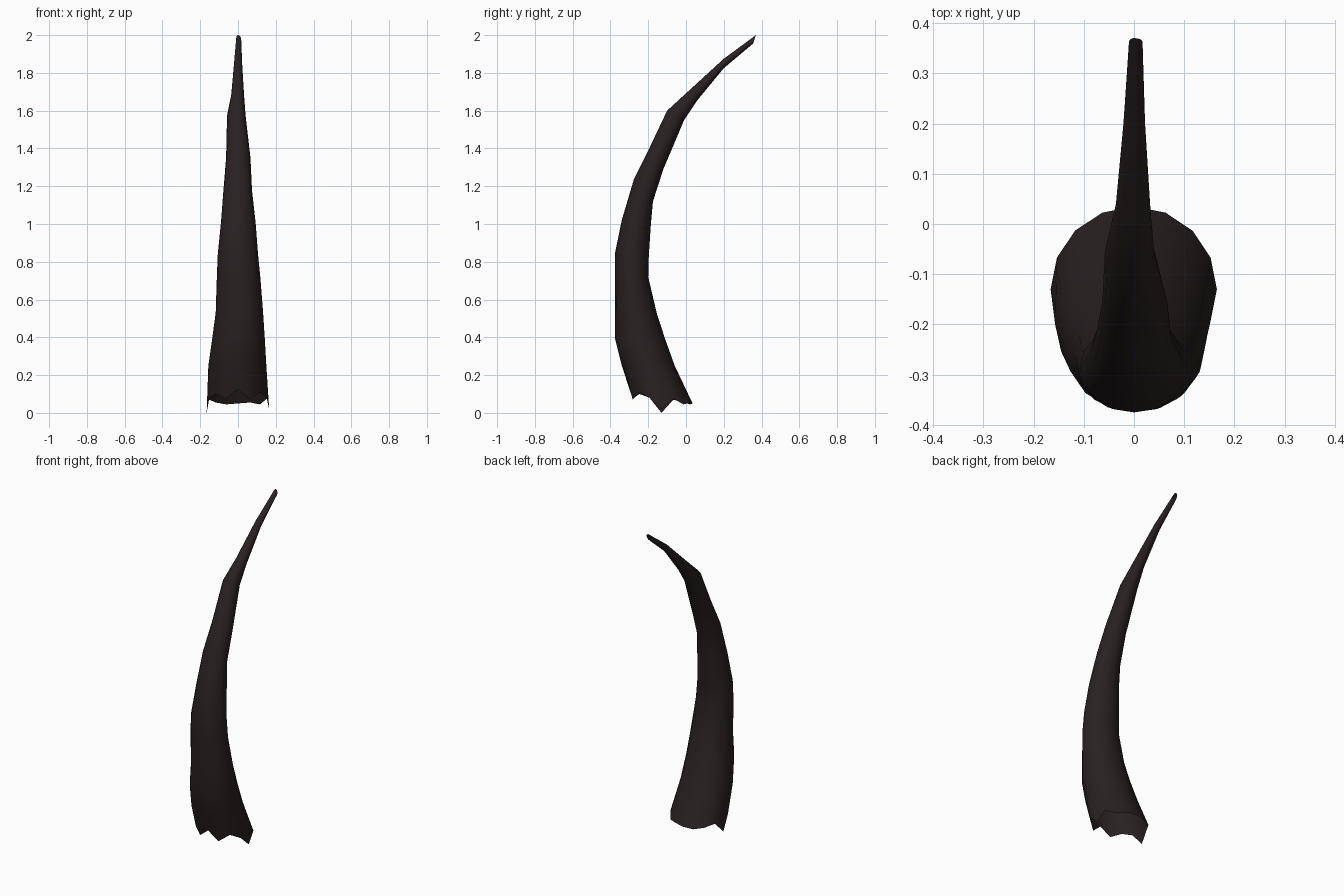
import bpy, bmesh, math

SIDES = 16
# Sections: front edge (y, z), back edge (y, z), left x, right x
SECTIONS = [
    (-0.295, 0.08, 0.035, 0.05, -0.166, 0.165),
    (-0.340, 0.25, -0.060, 0.25, -0.157, 0.150),
    (-0.375, 0.39, -0.110, 0.39, -0.137, 0.142),
    (-0.375, 0.54, -0.153, 0.52, -0.118, 0.133),
    (-0.375, 0.72, -0.200, 0.72, -0.112, 0.118),
    (-0.375, 0.85, -0.197, 0.83, -0.107, 0.106),
    (-0.340, 1.02, -0.186, 1.00, -0.090, 0.093),
    (-0.275, 1.24, -0.175, 1.12, -0.077, 0.074),
    (-0.190, 1.41, -0.120, 1.29, -0.063, 0.066),
    (-0.100, 1.60, -0.010, 1.55, -0.058, 0.040),
    (0.020, 1.71, 0.060, 1.655, -0.036, 0.032),
    (0.200, 1.875, 0.200, 1.825, -0.021, 0.022),
    (0.370, 2.00, 0.355, 1.955, -0.010, 0.017),
]
# Broken rim heights, going round from the front
RIM = [0.125, 0.07, 0.11, 0.08, 0.02, 0.075, 0.045, 0.055,
       0.05, 0.045, 0.055, 0.07, 0.0, 0.08, 0.10, 0.075]

horn_mat = bpy.data.materials.new("dark brown horn")
horn_mat.diffuse_color = (0.022, 0.015, 0.015, 1)

# Hollow tapering horn shell
bm = bmesh.new()
rings = []
for k, (fy, fz, by, bz, xl, xr) in enumerate(SECTIONS):
    ring = []
    for i in range(SIDES):
        a = 2 * math.pi * i / SIDES
        s = math.sin(a)
        t = (1 - math.cos(a)) / 2
        x = s * (xr if s > 0 else -xl)
        y = fy + (by - fy) * t
        z = RIM[i] if k == 0 else fz + (bz - fz) * t
        ring.append(bm.verts.new((x, y, z)))
    rings.append(ring)
for lo, hi in zip(rings, rings[1:]):
    for i in range(SIDES):
        j = (i + 1) % SIDES
        bm.faces.new((lo[i], lo[j], hi[j], hi[i]))
# Blunt tip
bm.faces.new(rings[-1])
bmesh.ops.recalc_face_normals(bm, faces=bm.faces[:])

mesh = bpy.data.meshes.new("curved_horn")
bm.to_mesh(mesh)
bm.free()
mesh.materials.append(horn_mat)
horn = bpy.data.objects.new("curved_horn", mesh)
bpy.context.collection.objects.link(horn)
bpy.context.view_layer.objects.active = horn
horn.select_set(True)
bpy.ops.object.shade_smooth_by_angle(angle=math.radians(50))
